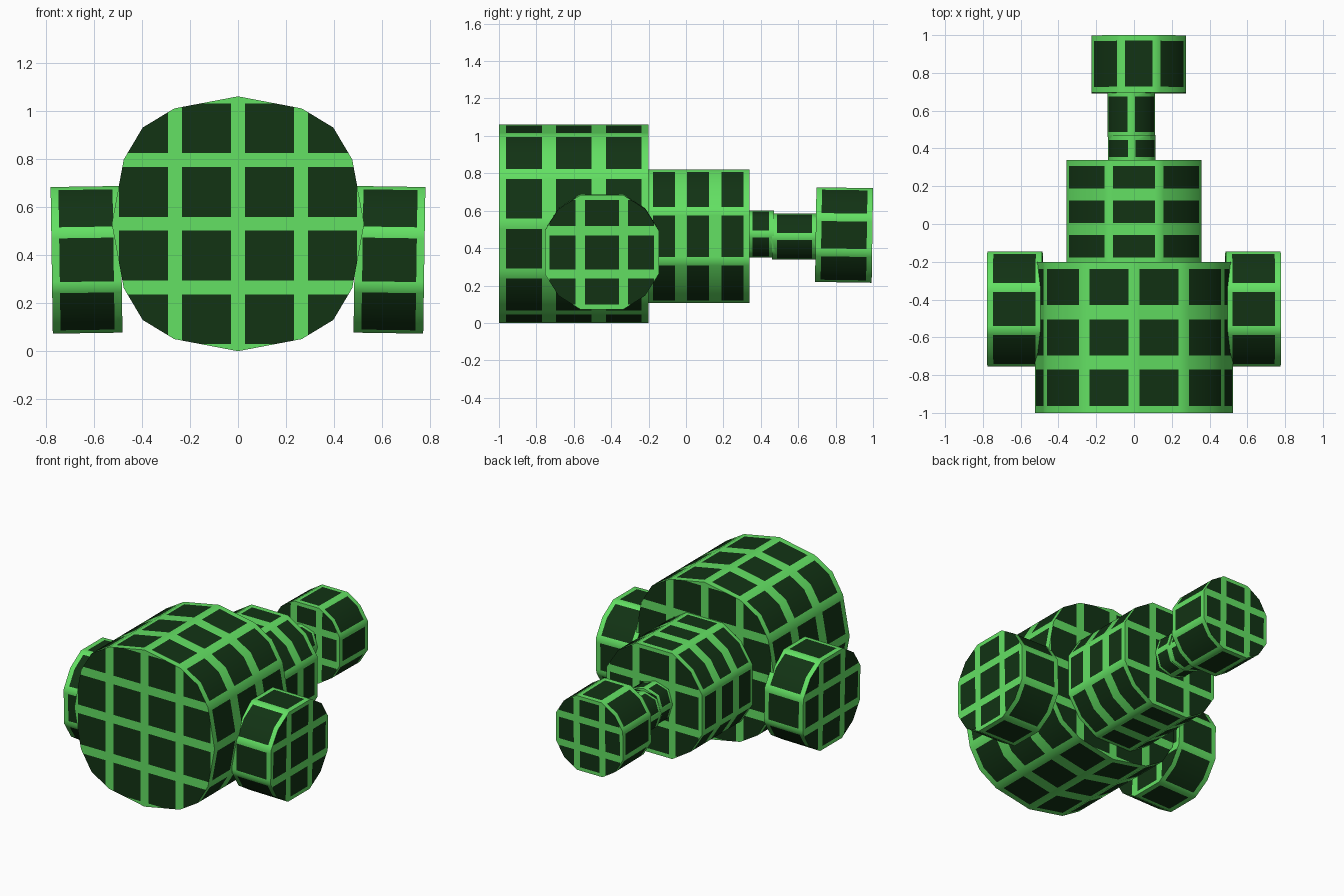
import bpy, bmesh, math
from mathutils import Vector

if "Cube" in bpy.data.objects:
    bpy.data.objects.remove(bpy.data.objects["Cube"])


def material(name, rgb):
    m = bpy.data.materials.new(name)
    m.diffuse_color = (*rgb, 1)
    m.use_nodes = True
    m.node_tree.nodes["Principled BSDF"].inputs["Base Color"].default_value = m.diffuse_color
    return m


GREEN = material("bright green", (0.125, 0.75, 0.125))
DARK = material("dark green", (0.006, 0.033, 0.007))

# One quarter of the rounded-square outline per grid count (True = grid line),
# plus the line positions across the end caps
QUARTER = {
    2: [((1, 0), True), ((0.76, 0.76), False)],
    3: [((1, -0.38), True), ((1, 0.38), True), ((0.76, 0.76), False)],
    4: [((1, 0), True), ((0.905, 0.505), True), ((0.755, 0.755), False),
        ((0.505, 0.905), True)],
}
CAP_LINES = {2: (-1, 0, 1), 3: (-1, -0.38, 0.38, 1), 4: (-1, -0.5, 0, 0.5, 1)}


def outline(n, rx, rz, w):
    """Outline points with extra points beside each grid line, and dark flags."""
    ring = []
    for q in range(4):
        for (x, z), line in QUARTER[n]:
            for _ in range(q):
                x, z = -z, x
            ring.append((Vector((x * rx, z * rz)), line))
    pts, dark = [], []
    for i, (a, la) in enumerate(ring):
        b, lb = ring[(i + 1) % len(ring)]
        step = (b - a).normalized() * w
        pts.append(a)
        if la:
            dark.append(False)
            pts.append(a + step)
        dark.append(True)
        if lb:
            pts.append(b - step)
            dark.append(False)
    return pts, dark


def grid_drum(name, n, rx, rz, length, cells, centre, w, rot=(0, 0, 0)):
    """Rounded drum along local y with a painted grid of dark cells."""
    pts, dark = outline(n, rx, rz, w)
    h = length / 2
    stations = [-h]
    for c in range(cells):
        a, b = -h + length * c / cells, -h + length * (c + 1) / cells
        stations += [a + w * 1.3, b - w * 1.3]
    stations.append(h)
    bm = bmesh.new()
    rings = [[bm.verts.new((p.x, y, p.y)) for p in pts] for y in stations]
    m = len(pts)
    for s in range(len(stations) - 1):
        for i in range(m):
            j = (i + 1) % m
            f = bm.faces.new((rings[s][i], rings[s][j],
                              rings[s + 1][j], rings[s + 1][i]))
            f.material_index = int(dark[i] and s % 2 == 1)
    bm.faces.new(rings[0])
    bm.faces.new(rings[-1])

    def caps():
        return [f for f in bm.faces
                if all(abs(v.co.y - h) < 1e-5 for v in f.verts)
                or all(abs(v.co.y + h) < 1e-5 for v in f.verts)]

    # Cut the caps along both sides of every grid line
    for axis, r in ((0, rx), (2, rz)):
        for line in CAP_LINES[n]:
            for side in (-w, w):
                co, no = [0, 0, 0], [0, 0, 0]
                co[axis], no[axis] = line * r + side, 1
                fs = caps()
                es = list({e for f in fs for e in f.edges})
                vs = list({v for f in fs for v in f.verts})
                bmesh.ops.bisect_plane(bm, geom=vs + es + fs, dist=1e-5,
                                       plane_co=co, plane_no=no)
    for f in caps():
        c = f.calc_center_median()
        f.material_index = int(all(
            abs(c[axis] - line * r) > w
            for axis, r in ((0, rx), (2, rz)) for line in CAP_LINES[n]))
    bmesh.ops.recalc_face_normals(bm, faces=bm.faces[:])
    me = bpy.data.meshes.new(name)
    bm.to_mesh(me)
    bm.free()
    me.materials.append(GREEN)
    me.materials.append(DARK)
    ob = bpy.data.objects.new(name, me)
    bpy.context.collection.objects.link(ob)
    ob.location, ob.rotation_euler = centre, rot
    bpy.ops.object.select_all(action='DESELECT')
    ob.select_set(True)
    bpy.context.view_layer.objects.active = ob
    bpy.ops.object.shade_smooth_by_angle(angle=math.radians(60))
    return ob


# Main drums from front to back
grid_drum("front_body", 4, 0.525, 0.53, 0.80, 3, (0, -0.6, 0.53), 0.029)
grid_drum("middle_body", 3, 0.357, 0.357, 0.55, 3, (0, 0.065, 0.463), 0.025)

# Two-piece connecting neck
grid_drum("inner_neck", 2, 0.126, 0.126, 0.14, 1, (-0.012, 0.40, 0.475), 0.02)
grid_drum("outer_neck", 2, 0.126, 0.123, 0.24, 1, (-0.015, 0.58, 0.462), 0.02)

# Rear end drum, slightly tilted
grid_drum("rear_drum", 3, 0.25, 0.253, 0.303, 1, (0.025, 0.845, 0.47), 0.023,
          (-0.015, 0, 0))

# Side drums, mirrored
for name, s in (("left_side_drum", -1), ("right_side_drum", 1)):
    grid_drum(name, 3, 0.305, 0.305, 0.29, 1, (s * 0.63, -0.45, 0.38), 0.025,
              (s * 0.015, 0, math.pi / 2))
